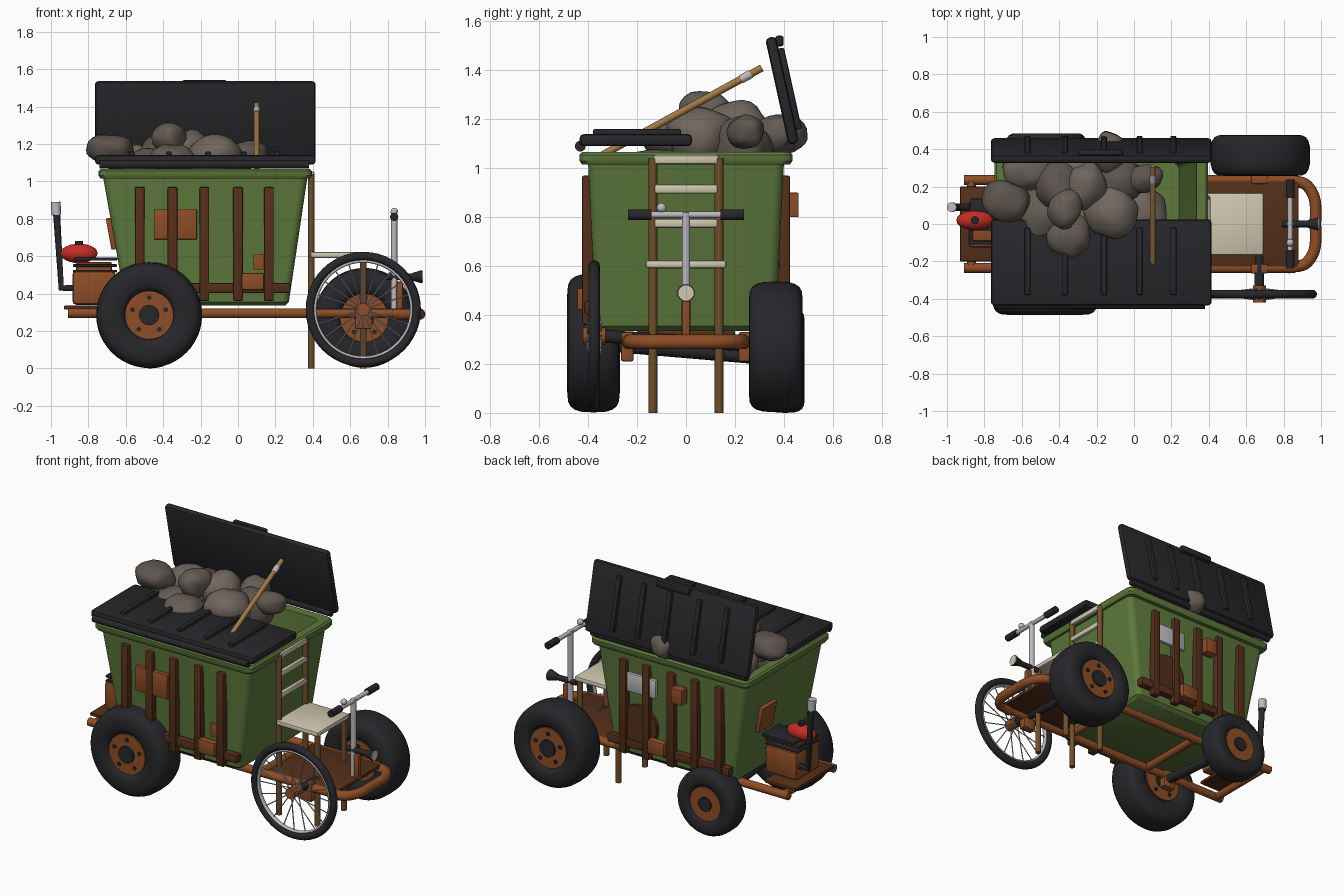
import bpy, bmesh, random
from math import sin, cos, pi, copysign
from mathutils import Vector, Matrix, Euler, noise

if "Cube" in bpy.data.objects:
    bpy.data.objects.remove(bpy.data.objects["Cube"])

random.seed(4)

def mat(name, r, g, b):
    m = bpy.data.materials.new(name)
    m.diffuse_color = (r, g, b, 1)
    m.use_nodes = True
    m.node_tree.nodes["Principled BSDF"].inputs["Base Color"].default_value = m.diffuse_color
    return m

GREEN = mat("green", .11, .19, .045)
BLACK = mat("black", .02, .02, .024)
RUST = mat("rust", .27, .075, .02)
DARK = mat("dark_rust", .09, .028, .01)
WOOD = mat("wood", .16, .075, .025)
SHAFT = mat("pale_wood", .36, .19, .06)
CREAM = mat("cream", .62, .57, .43)
STEEL = mat("steel", .5, .5, .53)
RED = mat("red", .55, .025, .02)
ROCKS = [mat("rock_%d" % i, .13 * k, .107 * k, .088 * k) for i, k in enumerate((.85, 1, 1.25))]

def finish(name, bm, m, angle=.6):
    bmesh.ops.recalc_face_normals(bm, faces=bm.faces)
    me = bpy.data.meshes.new(name)
    bm.to_mesh(me)
    bm.free()
    me.materials.append(m)
    me.shade_smooth()
    me.set_sharp_from_angle(angle=angle)
    ob = bpy.data.objects.new(name, me)
    bpy.context.collection.objects.link(ob)
    return ob

def box(name, c, size, m, bevel=.008, rot=(0, 0, 0)):
    bm = bmesh.new()
    bmesh.ops.create_cube(bm, size=1)
    bm.transform(Matrix.Diagonal((*size, 1)))
    if bevel:
        bmesh.ops.bevel(bm, geom=bm.edges[:], offset=bevel, segments=2, profile=.5, affect='EDGES')
    bm.transform(Matrix.Translation(c) @ Euler(rot).to_matrix().to_4x4())
    return finish(name, bm, m)

def tube(name, a, b, r, m, r2=None, n=16):
    a, b = Vector(a), Vector(b)
    bm = bmesh.new()
    bmesh.ops.create_cone(bm, cap_ends=True, segments=n, radius1=r, radius2=r if r2 is None else r2, depth=(b - a).length)
    bm.transform(Matrix.Translation((a + b) / 2) @ (b - a).to_track_quat('Z', 'Y').to_matrix().to_4x4())
    return finish(name, bm, m)

def ball(name, c, r, m, rough=0, rot=(0, 0, 0)):
    bm = bmesh.new()
    bmesh.ops.create_icosphere(bm, subdivisions=3, radius=1)
    seed = Vector([random.uniform(0, 50) for _ in range(3)])
    for v in bm.verts:
        v.co *= 1 + rough * noise.noise(v.co * 1.3 + seed)
    bm.transform(Matrix.Translation(c) @ Euler(rot).to_matrix().to_4x4() @ Matrix.Diagonal((*r, 1)))
    return finish(name, bm, m, 1)

def loft(name, rings, m, close=False):
    """Skin successive vertex rings; close joins last to first, otherwise both ends are capped."""
    bm = bmesh.new()
    R = [[bm.verts.new(p) for p in ring] for ring in rings]
    pairs = list(zip(R, R[1:])) + ([(R[-1], R[0])] if close else [])
    for a, b in pairs:
        for i in range(len(a)):
            j = (i + 1) % len(a)
            bm.faces.new((a[i], a[j], b[j], b[i]))
    if not close:
        bm.faces.new(R[0])
        bm.faces.new(R[-1])
    return finish(name, bm, m)

def pipe(name, pts, r, m, smooth=True):
    cu = bpy.data.curves.new(name, 'CURVE')
    cu.dimensions, cu.bevel_depth, cu.bevel_resolution, cu.use_fill_caps = '3D', r, 3, True
    sp = cu.splines.new('BEZIER')
    sp.bezier_points.add(len(pts) - 1)
    for bp, p in zip(sp.bezier_points, pts):
        bp.co = p
        bp.handle_left_type = bp.handle_right_type = 'AUTO' if smooth else 'VECTOR'
    cu.materials.append(m)
    ob = bpy.data.objects.new(name, cu)
    bpy.context.collection.objects.link(ob)

def tyre(name, c, R, r, w, m, power=.65, n=48):
    """Rounded-section ring about the y axis."""
    mid, half, rings = (R + r) / 2, (R - r) / 2, []
    sec = []
    for k in range(20):
        t = 2 * pi * k / 20
        f = lambda v: copysign(abs(v) ** power, v)
        sec.append((mid + half * f(sin(t)), w / 2 * f(cos(t))))
    for i in range(n):
        a = 2 * pi * i / n
        rings.append([(c[0] + q * cos(a), c[1] + y, c[2] + q * sin(a)) for q, y in sec])
    return loft(name, rings, m, close=True)

def fat_wheel(name, c, R, w, hub, bolts):
    x, y, z = c
    tyre(name + "_tyre", c, R, hub * .9, w, BLACK)
    tube(name + "_disc", (x, y - w * .42, z), (x, y + w * .42, z), hub, RUST, n=32)
    tube(name + "_cap", (x, y - w * .48, z), (x, y + w * .48, z), hub * .42, BLACK)
    for i in range(bolts):
        a = 2 * pi * i / bolts + pi / 2
        bx, bz = x + hub * .72 * cos(a), z + hub * .72 * sin(a)
        tube(name + "_bolt", (bx, y - w * .45, bz), (bx, y + w * .45, bz), .013, BLACK, n=8)

# bin: outer wall, rim, inner wall
def ring(x0, x1, y, z, rad=.04):
    pts = []
    for k, (cx, cy) in enumerate(((x1 - rad, y - rad), (x0 + rad, y - rad), (x0 + rad, rad - y), (x1 - rad, rad - y))):
        pts += [(cx + rad * cos(a), cy + rad * sin(a), z) for a in [pi / 2 * (k + i / 4) for i in range(5)]]
    return pts
loft("bin", [ring(-.58, .25, .345, .335), ring(-.602, .272, .368, .355), ring(-.72, .37, .40, 1.015),
             ring(-.735, .385, .425, 1.015), ring(-.745, .395, .435, 1.03), ring(-.745, .395, .435, 1.055),
             ring(-.735, .385, .425, 1.066), ring(-.68, .335, .365, 1.066), ring(-.57, .24, .33, .38)], GREEN)

# ribs, lower beams and boxes on both long sides
for s, side in ((-1, "front"), (1, "back")):
    for x in (-.525, -.35, -.18, 0, .165):
        box(side + "_rib", (x, s * .402, .665), (.052, .045, .61), DARK)
    box(side + "_beam", (-.16, s * .39, .43), (.88, .05, .055), DARK)
    box(side + "_bracket", (.08 if s < 0 else -.09, s * .42, .465), (.12, .05, .09), RUST)
box("front_patch", (-.335, -.402, .77), (.23, .03, .16), RUST, .004)
box("front_small_patch", (.115, -.392, .57), (.065, .02, .085), RUST, .004)
box("back_pale_patch", (.04, .402, .83), (.22, .022, .12), STEEL, .004)
box("back_small_patch", (-.25, .43, .85), (.08, .06, .1), RUST, .004)
tube("back_round_patch", (.06, .36, .56), (.06, .405, .56), .13, DARK, n=32)
box("end_patch", (-.677, .14, .72), (.03, .15, .17), RUST, .004, (0, -.18, 0))

# closed front lid and open back lid
th = .217
box("front_lid", (-.175, -.205, 1.115), (1.18, .46, .05), BLACK, .018)
box("back_lid", (-.175, .393, 1.318), (1.18, .045, .445), BLACK, .018, (th, 0, 0))
for x in (-.57, -.37, -.16, .03, .21):
    box("front_lid_rib", (x, -.2, 1.145), (.032, .36, .03), BLACK)
    box("back_lid_rib", (x, .393 + .03 * cos(th), 1.318 + .03 * sin(th)), (.032, .03, .34), BLACK, rot=(th, 0, 0))
box("back_lid_handle", (-.18, .382, 1.52), (.24, .035, .045), BLACK, .012)
tube("front_lid_bar", (-.74, -.432, 1.09), (.38, -.432, 1.09), .022, BLACK)
tube("back_hinge_bar", (-.74, .425, 1.095), (.38, .425, 1.095), .022, BLACK)

# rock heap
heap = [(-.68, .12, 1.17, .13, .11, .08), (-.37, .08, 1.23, .09, .11, .09), (-.12, .06, 1.13, .15, .14, .12),
        (-.40, .20, 1.14, .13, .14, .12), (-.35, -.06, 1.12, .12, .12, .08), (-.26, .2, 1.17, .11, .13, .11),
        (.06, .245, 1.15, .1, .075, .07), (-.13, .385, 1.14, .09, .11, .08), (-.56, .3, 1.11, .14, .12, .09),
        (-.08, .22, 1.08, .15, .12, .13), (-.48, .05, 1.08, .15, .15, .1), (-.3, .3, 1.08, .14, .08, .12),
        (-.5, -.15, .98, .17, .17, .1), (-.15, -.12, .98, .18, .16, .1), (.05, .05, .95, .14, .14, .12)]
for i, (x, y, z, a, b, c) in enumerate(heap):
    ball("rock", (x, y, z), (a, b, c), ROCKS[i % 3], .18, (0, 0, random.uniform(-.4, .4)))

# tool handle leaning on the heap
p, q = Vector((.1, -.34, 1.055)), Vector((.1, .31, 1.41))
tube("tool_shaft", p, q, .015, SHAFT)
tube("tool_ferrule", p.lerp(q, .87), p.lerp(q, .93), .018, STEEL)

# frame
for s in (-1, 1):
    tube("side_rail", (-.91, s * .235, .295), (.86, s * .235, .295), .026, RUST)
    for x in (-.475, .67):
        box("axle_mount", (x, s * .24, .27), (.09, .05, .12), RUST)
for x in (-.87, -.3, .33):
    tube("cross_rail", (x, -.235, .295), (x, .235, .295), .024, RUST)
pipe("bumper", [(.82, -.235, .29), (.93, -.2, .29), (.97, 0, .29), (.93, .2, .29), (.82, .235, .29)], .031, RUST)
box("footboard", (.63, 0, .31), (.5, .46, .02), DARK, .004)
box("engine_plate", (-.82, 0, .325), (.22, .4, .02), DARK, .004)
tube("rear_axle", (-.475, -.37, .285), (-.475, .4, .22), .03, BLACK)
tube("front_axle", (.67, -.37, .315), (.67, .37, .27), .026, BLACK)

# mismatched wheels
fat_wheel("rear_front_wheel", (-.475, -.378, .285), .283, .215, .13, 5)
fat_wheel("front_back_wheel", (.675, .367, .27), .267, .22, .13, 5)
fat_wheel("rear_back_wheel", (-.47, .405, .215), .215, .16, .11, 0)
W = Vector((.67, -.375, .315))
tyre("spoked_tyre", W, .308, .262, .046, BLACK, 1)
tyre("spoked_rim", W, .266, .25, .03, STEEL, 1)
tube("spoked_hub", W - Vector((0, .045, 0)), W + Vector((0, .045, 0)), .035, RUST)
for i in range(20):
    a = 2 * pi * i / 20
    d = Vector((cos(a), 0, sin(a)))
    tube("spoke", W + d * .02 + Vector((0, .03 * (-1) ** i, 0)), W + d * .258, .0035, STEEL, n=6)

# chair with ladder back
for s in (-1, 1):
    tube("chair_back_post", (.392, s * .135, 0), (.392, s * .135, 1.04), .018, WOOD)
    tube("chair_front_leg", (.67, s * .135, 0), (.67, s * .135, .6), .018, WOOD)
for z in (1.035, .915, .775):
    box("chair_slat", (.395, 0, z), (.028, .27, .037), CREAM, .01)
box("seat", (.54, 0, .607), (.305, .33, .032), CREAM, .01)

# steering post, handlebar, bell and horn lamp
tube("steering_post", (.835, 0, .32), (.835, 0, .82), .017, STEEL)
box("post_bracket", (.865, 0, .385), (.035, .035, .16), RUST)
tube("handlebar", (.835, -.16, .81), (.835, .16, .81), .014, STEEL)
for s in (-1, 1):
    tube("grip", (.835, s * .14, .81), (.835, s * .238, .81), .022, BLACK)
ball("bell", (.835, -.1, .838), (.02, .02, .02), STEEL)
tube("lamp_body", (.79, 0, .49), (.94, 0, .49), .018, BLACK)
tube("lamp_bell", (.93, 0, .49), (.985, 0, .49), .02, BLACK, .036)
tube("lamp_glass", (.98, 0, .49), (.99, 0, .49), .032, CREAM)

# engine, tank and exhaust
box("engine_block", (-.77, 0, .43), (.23, .25, .18), RUST, .02)
for z in (.46, .49, .52, .55):
    box("cooling_fin", (-.765, 0, z), (.235, .22, .014), BLACK, .004)
box("engine_core", (-.77, 0, .52), (.19, .18, .1), RUST, .01)
box("tank_tray", (-.76, .05, .585), (.23, .17, .018), BLACK, .004)
ball("fuel_tank", (-.85, .02, .615), (.1, .052, .052), RED)
tube("tank_cap", (-.85, .02, .655), (-.85, .02, .68), .022, BLACK)
pipe("exhaust", [(-.85, .09, .43), (-.945, .09, .43), (-.97, .09, .83)], .02, BLACK, False)
tube("exhaust_tip", (-.971, .09, .82), (-.975, .09, .89), .026, STEEL)
